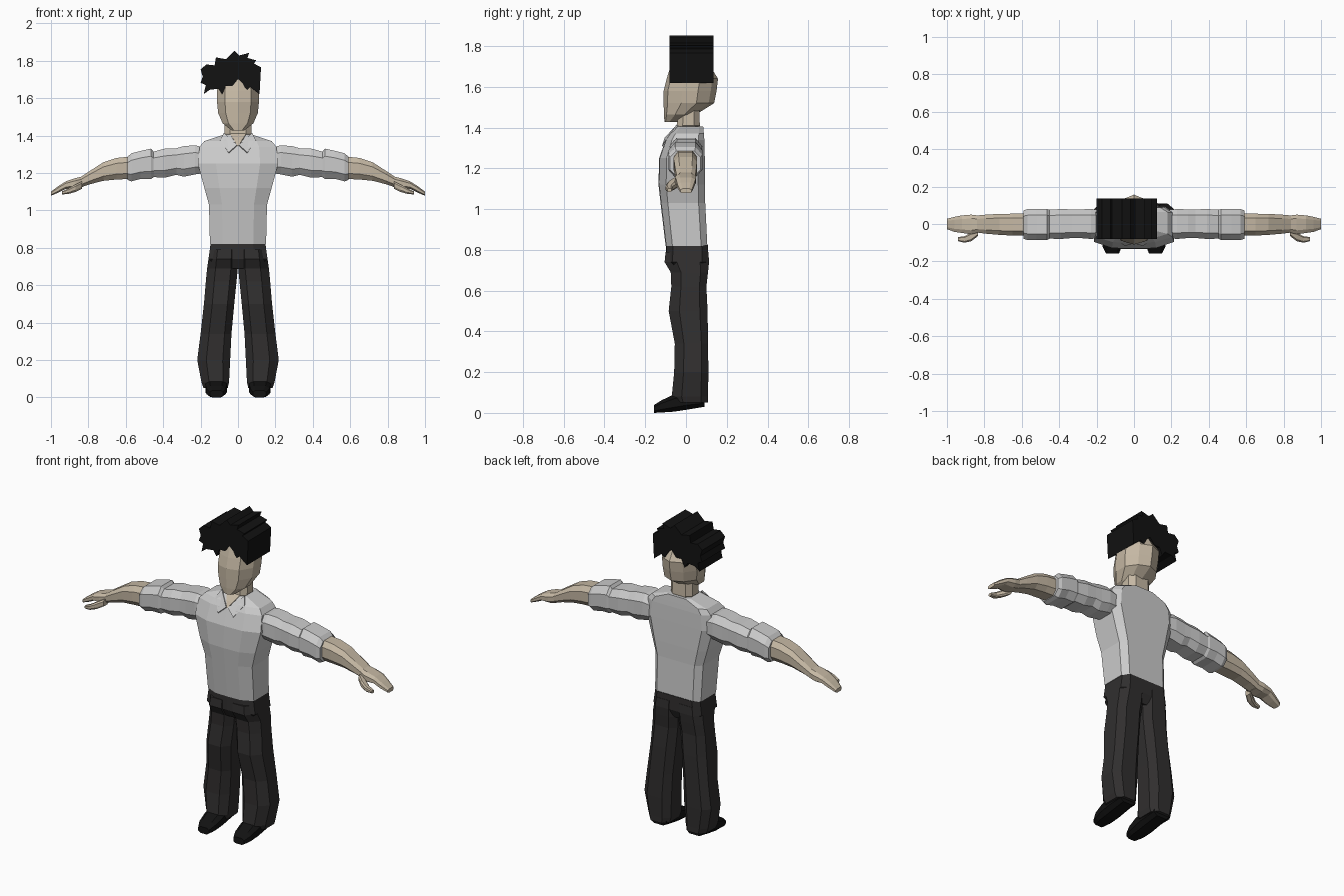
import bpy, bmesh

def material(name, rgb):
    m = bpy.data.materials.new(name)
    m.diffuse_color = (*rgb, 1)
    return m

SKIN = material("skin", (0.56, 0.48, 0.37))
DARK = material("dark_cloth", (0.03, 0.028, 0.028))
BLACK = material("black", (0.006, 0.006, 0.006))

# Unit cross-sections, scaled into each ring's box
BOX8 = [(-.6, -1), (.6, -1), (1, -.5), (1, .5), (.6, 1), (-.6, 1), (-1, .5), (-1, -.5)]
HEAD = [(0, -1), (.62, -.84), (1, -.3), (1, .3), (.6, .78), (0, 1), (-.6, .78), (-1, .3), (-1, -.3), (-.62, -.84)]
TORSO = [(0, -1), (.55, -.97), (1, -.68), (1, .66), (.78, .95), (0, .95),
         (-.78, .95), (-1, .66), (-1, -.68), (-.55, -.97)]
LEG = [(-.55, -1), (.45, -1), (1, -.45), (1, .6), (.55, 1), (-.55, 1), (-1, .6), (-1, -.5)]

def finish(name, bm, mat, mirror):
    bmesh.ops.recalc_face_normals(bm, faces=bm.faces)
    me = bpy.data.meshes.new(name)
    bm.to_mesh(me)
    bm.free()
    ob = bpy.data.objects.new(name, me)
    bpy.context.collection.objects.link(ob)
    if mat:
        me.materials.append(mat)
    if mirror:
        ob.modifiers.new("mirror", 'MIRROR')
    return ob

def loft(name, axis, outline, rings, mat=None, mirror=False):
    """Each ring is (t, a0, a1, b0, b1): position on the axis and the box across it."""
    bm = bmesh.new()
    loops = []
    for t, a0, a1, b0, b1 in rings:
        loop = []
        for u, v in outline:
            a = (a0 + a1) / 2 + u * (a1 - a0) / 2
            b = (b0 + b1) / 2 + v * (b1 - b0) / 2
            loop.append(bm.verts.new({'x': (t, a, b), 'y': (a, t, b), 'z': (a, b, t)}[axis]))
        loops.append(loop)
    n = len(outline)
    for p, q in zip(loops, loops[1:]):
        for i in range(n):
            bm.faces.new((p[i], p[(i + 1) % n], q[(i + 1) % n], q[i]))
    bm.faces.new(loops[0])
    bm.faces.new(loops[-1])
    return finish(name, bm, mat, mirror)

def sym(z, w, y0, y1):
    return (z, -w, w, y0, y1)

# Shirt body
loft("shirt_body", 'z', TORSO, [
    sym(.82, .15, -.10, .11), sym(1.03, .155, -.125, .10), sym(1.12, .18, -.135, .10),
    sym(1.25, .215, -.132, .098), sym(1.34, .205, -.10, .095), sym(1.37, .18, -.08, .092),
    sym(1.405, .075, -.05, .088)])

# Shirt collar flaps
bm = bmesh.new()
bm.faces.new([bm.verts.new(c) for c in
              [(.075, -.045, 1.415), (.005, -.105, 1.35), (.05, -.118, 1.31), (.095, -.075, 1.375)]])
collar = finish("collar", bm, None, True)
collar.modifiers.new("thick", 'SOLIDIFY').thickness = .008

# Rolled sleeves: upper part and cuff
loft("upper_sleeve", 'x', BOX8, [
    (.18, -.075, .075, 1.20, 1.335), (.23, -.08, .08, 1.192, 1.348), (.29, -.075, .078, 1.18, 1.343),
    (.33, -.075, .078, 1.19, 1.332), (.39, -.08, .08, 1.175, 1.33), (.46, -.078, .076, 1.178, 1.312)],
    mirror=True)
loft("sleeve_cuff", 'x', BOX8, [
    (.45, -.078, .075, 1.178, 1.312), (.465, -.086, .08, 1.168, 1.33), (.52, -.086, .08, 1.168, 1.318),
    (.57, -.086, .08, 1.155, 1.305), (.592, -.078, .072, 1.163, 1.285)], mirror=True)

# Forearm, hand and thumb
loft("forearm", 'x', BOX8, [
    (.57, -.06, .055, 1.168, 1.288), (.65, -.062, .055, 1.165, 1.28), (.72, -.058, .054, 1.158, 1.257),
    (.79, -.052, .05, 1.14, 1.212), (.845, -.045, .045, 1.122, 1.176)], SKIN, True)
loft("hand", 'x', BOX8, [
    (.83, -.045, .045, 1.125, 1.182), (.87, -.055, .05, 1.115, 1.172), (.92, -.048, .046, 1.115, 1.155),
    (.96, -.042, .038, 1.095, 1.13), (1.0, -.028, .028, 1.078, 1.10)], SKIN, True)
loft("thumb", 'x', BOX8, [
    (.835, -.065, -.02, 1.115, 1.155), (.87, -.092, -.045, 1.098, 1.138),
    (.905, -.10, -.065, 1.088, 1.118), (.94, -.092, -.07, 1.085, 1.102)], SKIN, True)

# Neck with open shirt front
loft("neck", 'z', BOX8, [
    sym(1.345, .006, -.102, .04), sym(1.375, .035, -.08, .06),
    sym(1.41, .072, -.045, .068), sym(1.50, .07, -.035, .065)], SKIN)

# Head
loft("head", 'z', HEAD, [
    sym(1.428, .035, -.106, -.035), sym(1.465, .082, -.108, .05), sym(1.52, .106, -.11, .138),
    sym(1.58, .112, -.11, .15), sym(1.64, .112, -.095, .157), sym(1.70, .10, -.076, .12),
    sym(1.75, .06, -.05, .08)], SKIN)

# Hair: spiky outline extruded front to back
OUTLINE = [(-.20, 1.752), (-.17, 1.78), (-.125, 1.775), (-.118, 1.818), (-.065, 1.808), (-.018, 1.853),
           (.006, 1.828), (.06, 1.842), (.05, 1.815), (.097, 1.802), (.085, 1.785), (.123, 1.765),
           (.115, 1.62), (.065, 1.66), (.045, 1.64), (.025, 1.68), (0, 1.702), (-.03, 1.664),
           (-.065, 1.665), (-.085, 1.62), (-.105, 1.65), (-.15, 1.645), (-.183, 1.622),
           (-.172, 1.67), (-.20, 1.682), (-.188, 1.715)]
loft("hair", 'y', OUTLINE, [(-.08, -1, 1, -1, 1), (.135, -1, 1, -1, 1)], BLACK)

# Trousers: hips and legs
loft("hips", 'z', TORSO, [
    sym(.69, .10, -.07, .09), sym(.74, .158, -.10, .115), sym(.825, .146, -.098, .113)], DARK)
loft("trouser_leg", 'z', LEG, [
    (.05, .055, .185, -.06, .108), (.08, .048, .195, -.07, .108), (.20, .042, .218, -.058, .11),
    (.34, .035, .20, -.055, .108), (.50, .02, .182, -.085, .106), (.62, .008, .172, -.072, .10),
    (.69, .001, .165, -.075, .108), (.74, .001, .158, -.105, .113), (.79, .001, .15, -.10, .11)], DARK, True)

# Shoes
loft("shoe", 'y', BOX8, [
    (-.158, .08, .15, 0, .038), (-.12, .066, .168, .002, .062), (-.06, .06, .175, .006, .09),
    (0, .06, .175, .015, .105), (.09, .065, .17, .03, .10)], BLACK, True)
